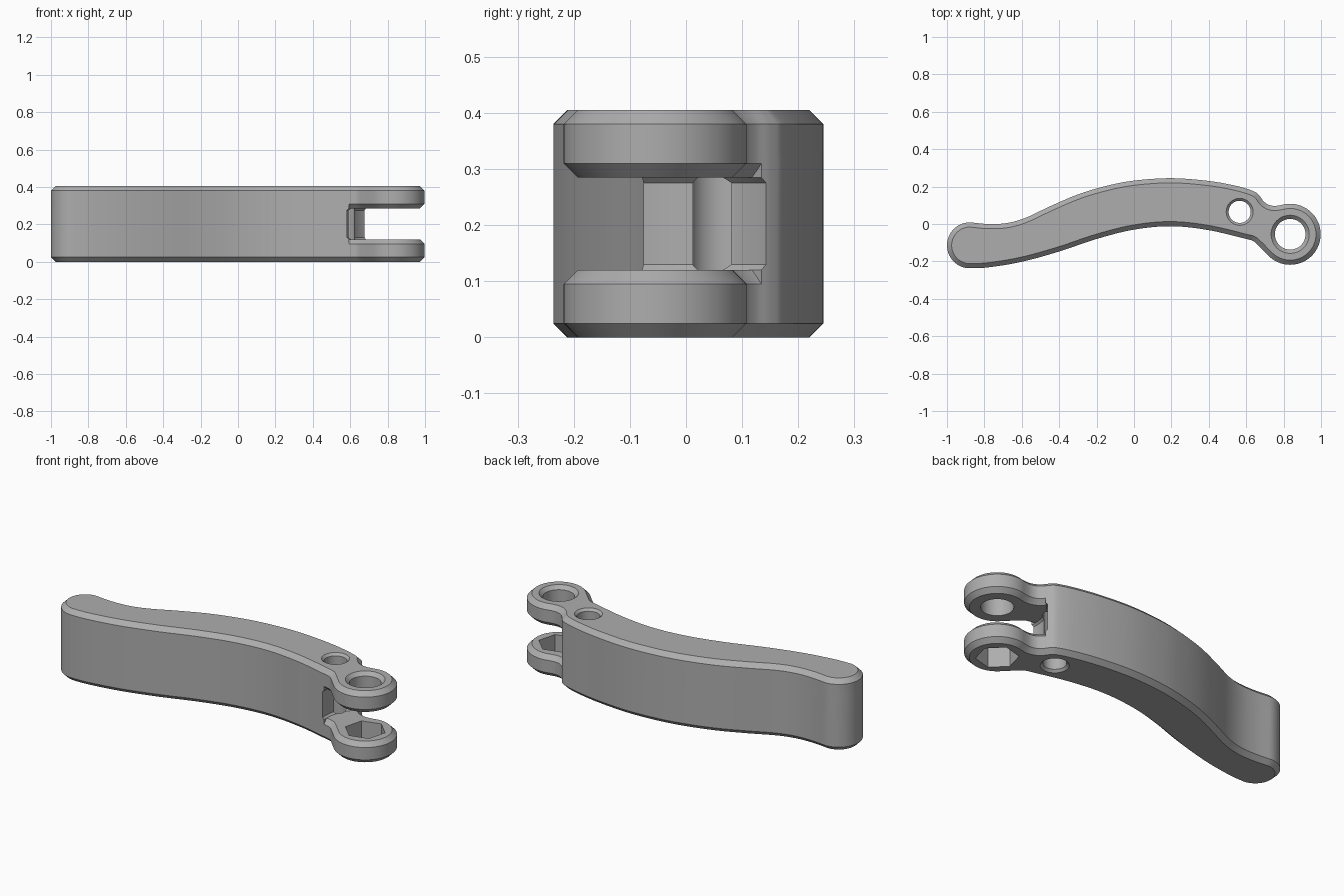
import bpy, bmesh, math
from mathutils import Vector

if "Cube" in bpy.data.objects:
    bpy.data.objects.remove(bpy.data.objects["Cube"])

HEIGHT, CHAMFER = 0.405, 0.025
SLOT_LOW, SLOT_HIGH = 0.12, 0.285
PIVOT, PIN = Vector((0.835, -0.055)), Vector((0.565, 0.065))
TAIL = Vector((-0.877, -0.114))

metal = bpy.data.materials.new("grey metal")
metal.use_nodes = True
grey = (0.42, 0.42, 0.42, 1)
metal.diffuse_color = grey
metal.node_tree.nodes["Principled BSDF"].inputs["Base Color"].default_value = grey


def arc(centre, radius, start, end, steps):
    angles = [math.radians(start + (end - start) * i / steps) for i in range(steps + 1)]
    return [centre + radius * Vector((math.cos(a), math.sin(a))) for a in angles]


def spline(points, steps=5):
    """Smooth curve through the inner points; the end points only set the tangents."""
    out = []
    for a, b, c, d in zip(points, points[1:], points[2:], points[3:]):
        for i in range(steps):
            t = i / steps
            out.append(0.5 * (2 * b + (c - a) * t + (2 * a - 5 * b + 4 * c - d) * t ** 2
                              + (3 * b - a - 3 * c + d) * t ** 3))
    return out


def inset(loop, amount):
    """Move a clockwise loop inwards by an even distance."""
    out = []
    for i, p in enumerate(loop):
        e = (p - loop[i - 1]).normalized()
        f = (loop[(i + 1) % len(loop)] - p).normalized()
        n = Vector((e.y + f.y, -e.x - f.x)).normalized()
        out.append(p + n * amount / max(n.dot(Vector((e.y, -e.x))), 0.5))
    return out


def loft(name, rings):
    """Closed solid through a stack of (loop, z) rings."""
    bm = bmesh.new()
    rows = [[bm.verts.new((p.x, p.y, z)) for p in loop] for loop, z in rings]
    for low, high in zip(rows, rows[1:]):
        for i in range(len(low)):
            bm.faces.new((low[i - 1], low[i], high[i], high[i - 1]))
    bm.faces.new(rows[0])
    bm.faces.new(rows[-1])
    bmesh.ops.recalc_face_normals(bm, faces=bm.faces)
    mesh = bpy.data.meshes.new(name)
    bm.to_mesh(mesh)
    bm.free()
    mesh.materials.append(metal)
    obj = bpy.data.objects.new(name, mesh)
    bpy.context.collection.objects.link(obj)
    return obj


def lathe(name, centre, profile, sides=64, turn=0):
    return loft(name, [(arc(centre, r, turn, turn + 360, sides)[:-1], z) for r, z in profile])


def combine(target, tool, operation):
    mod = target.modifiers.new(operation.lower(), 'BOOLEAN')
    mod.operation, mod.object, mod.solver = operation, tool, 'EXACT'
    bpy.context.view_layer.objects.active = target
    bpy.ops.object.modifier_apply(modifier=mod.name)
    bpy.data.objects.remove(tool)


# Plan outline, clockwise: tail cap, back edge, neck, pivot eye, front edge
tail_cap = arc(TAIL, 0.123, 265, 90, 24)
eye = arc(PIVOT, 0.163, 100, -135, 48)
back_edge = [(-0.78, 0.0), (-0.68, 0.005), (-0.58, 0.033), (-0.45, 0.094), (-0.3, 0.158),
             (-0.15, 0.203), (0.0, 0.232), (0.2, 0.245), (0.4, 0.23), (0.55, 0.203),
             (0.64, 0.175), (0.67, 0.152), (0.69, 0.125), (0.715, 0.105),
             (0.745, 0.097), (0.775, 0.099)]
front_edge = [(0.66, -0.11), (0.635, -0.09), (0.6, -0.08), (0.4, -0.033), (0.2, -0.012),
              (0.0, -0.03), (-0.2, -0.08), (-0.4, -0.147), (-0.6, -0.202), (-0.78, -0.232)]


def edge(before, points, after):
    pts = [before[-2], before[-1]] + [Vector(p) for p in points] + [after[0], after[1]]
    return spline(pts)[1:]


outline = (tail_cap + edge(tail_cap, back_edge, eye)
           + eye + edge(eye, front_edge, tail_cap))
narrow = inset(outline, CHAMFER)

# Middle of the grip, scooped out around the pivot
lever = loft("lever", [(outline, 0.06), (outline, HEIGHT - 0.06)])
scoop = lathe("scoop_cutter", PIVOT, [(0.243, 0.0), (0.243, SLOT_LOW), (0.253, SLOT_LOW + 0.01),
                                      (0.253, SLOT_HIGH - 0.01), (0.243, SLOT_HIGH),
                                      (0.243, HEIGHT)], 96)
combine(lever, scoop, 'DIFFERENCE')

# Lower and upper plates with chamfered rims, forming the fork
for name, low, high in (("lower_plate", 0, SLOT_LOW), ("upper_plate", SLOT_HIGH, HEIGHT)):
    plate = loft(name, [(narrow, low), (outline, low + CHAMFER),
                        (outline, high - CHAMFER), (narrow, high)])
    combine(lever, plate, 'UNION')

# Round pivot bore above, hexagonal nut pocket below
bore = lathe("bore_cutter", PIVOT, [(0.082, 0.2), (0.082, HEIGHT - 0.02),
                                    (0.102, HEIGHT), (0.102, HEIGHT + 0.05)])
combine(lever, bore, 'DIFFERENCE')
pocket = lathe("pocket_cutter", PIVOT, [(0.108, -0.05), (0.108, 0.2)], 6, 15)
combine(lever, pocket, 'DIFFERENCE')

# Pin hole through the grip, countersunk at both ends
pin = lathe("pin_cutter", PIN, [(0.072, -0.05), (0.072, 0), (0.059, 0.013),
                                (0.059, HEIGHT - 0.013), (0.072, HEIGHT), (0.072, HEIGHT + 0.05)])
combine(lever, pin, 'DIFFERENCE')

bpy.ops.object.select_all(action='DESELECT')
lever.select_set(True)
bpy.context.view_layer.objects.active = lever
bpy.ops.object.shade_smooth_by_angle(angle=math.radians(30))
